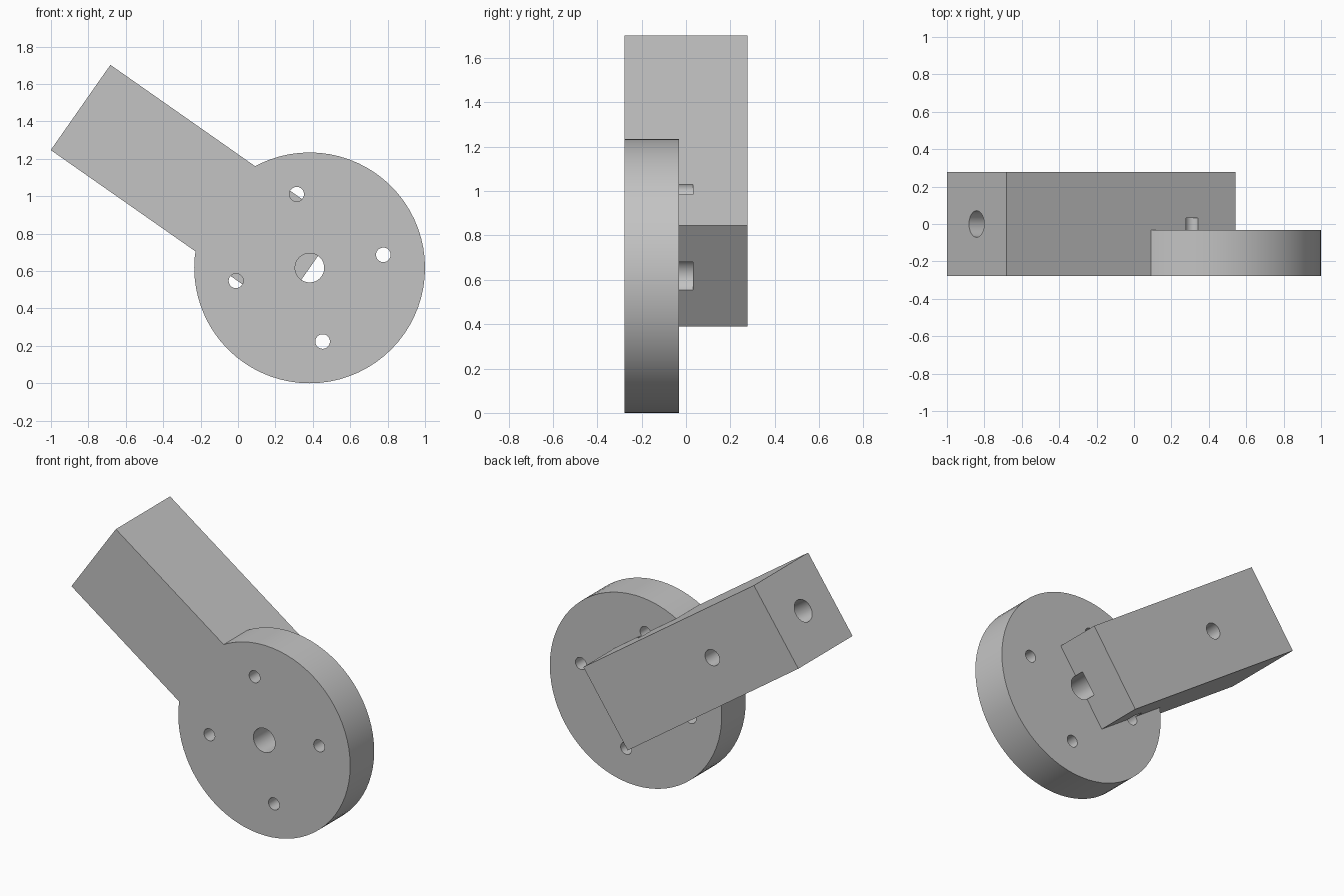
import bpy
import math
from mathutils import Vector, Matrix

cube = bpy.data.objects.get("Cube")
if cube:
    bpy.data.objects.remove(cube, do_unlink=True)

# Main dimensions
RADIUS = 0.617
FRONT, DISC_BACK, BACK = -0.278, -0.032, 0.278
POCKET = 0.032
WIDTH, LENGTH = 0.556, 1.495
HUB = Vector((0.383, 0, RADIUS))
ARM_ANGLE = math.radians(145)
ARM_DIR = Vector((math.cos(ARM_ANGLE), 0, math.sin(ARM_ANGLE)))
DEPTH = Vector((0, 1, 0))

grey = bpy.data.materials.new("plain grey")
grey.use_nodes = True
grey.diffuse_color = (0.55, 0.55, 0.55, 1)
grey.node_tree.nodes["Principled BSDF"].inputs["Base Color"].default_value = (0.55, 0.55, 0.55, 1)


def cylinder(name, start, end, radius, sides=32):
    axis = end - start
    bpy.ops.mesh.primitive_cylinder_add(vertices=sides, radius=radius, depth=axis.length)
    ob = bpy.context.object
    ob.name = name
    ob.matrix_world = (Matrix.Translation((start + end) / 2)
                       @ axis.to_track_quat('Z', 'Y').to_matrix().to_4x4())
    return ob


def combine(body, other, operation):
    mod = body.modifiers.new(operation.lower(), 'BOOLEAN')
    mod.operation = operation
    mod.solver = 'EXACT'
    mod.object = other
    bpy.context.view_layer.update()
    bpy.context.view_layer.objects.active = body
    bpy.ops.object.modifier_apply(modifier=mod.name)
    bpy.data.objects.remove(other, do_unlink=True)


# Round mounting disc
body = cylinder("disc_with_arm", HUB + DEPTH * FRONT, HUB + DEPTH * DISC_BACK, RADIUS, 72)

# Square arm running outward from the disc centre
bpy.ops.mesh.primitive_cube_add(size=1)
arm = bpy.context.object
arm.name = "arm"
arm.matrix_world = (Matrix.Translation(HUB + ARM_DIR * LENGTH / 2)
                    @ Matrix.Rotation(-ARM_ANGLE, 4, 'Y')
                    @ Matrix.Diagonal((LENGTH, BACK - FRONT, WIDTH, 1)))
combine(body, arm, 'UNION')


# Holes from the front, reaching slightly into the arm
def front_hole(name, centre, radius):
    cutter = cylinder(name, centre + DEPTH * (FRONT - 0.1), centre + DEPTH * POCKET, radius)
    combine(body, cutter, 'DIFFERENCE')


front_hole("centre_hole", HUB, 0.078)
for k in range(4):
    a = math.radians(10 + 90 * k)
    front_hole("bolt_hole", HUB + Vector((math.cos(a), 0, math.sin(a))) * 0.4, 0.039)

# Shaft hole in the outer end, with a screw hole meeting it from the back
tip = HUB + ARM_DIR * LENGTH
combine(body, cylinder("shaft_hole", tip - ARM_DIR * 0.74, tip + ARM_DIR * 0.1, 0.071), 'DIFFERENCE')
screw = HUB + ARM_DIR * 0.935
combine(body, cylinder("screw_hole", screw, screw + DEPTH * (BACK + 0.1), 0.052), 'DIFFERENCE')

# Finish
body.data.materials.clear()
body.data.materials.append(grey)
for poly in body.data.polygons:
    poly.material_index = 0
bpy.ops.object.select_all(action='DESELECT')
body.select_set(True)
bpy.context.view_layer.objects.active = body
bpy.ops.object.shade_smooth_by_angle(angle=math.radians(30))
